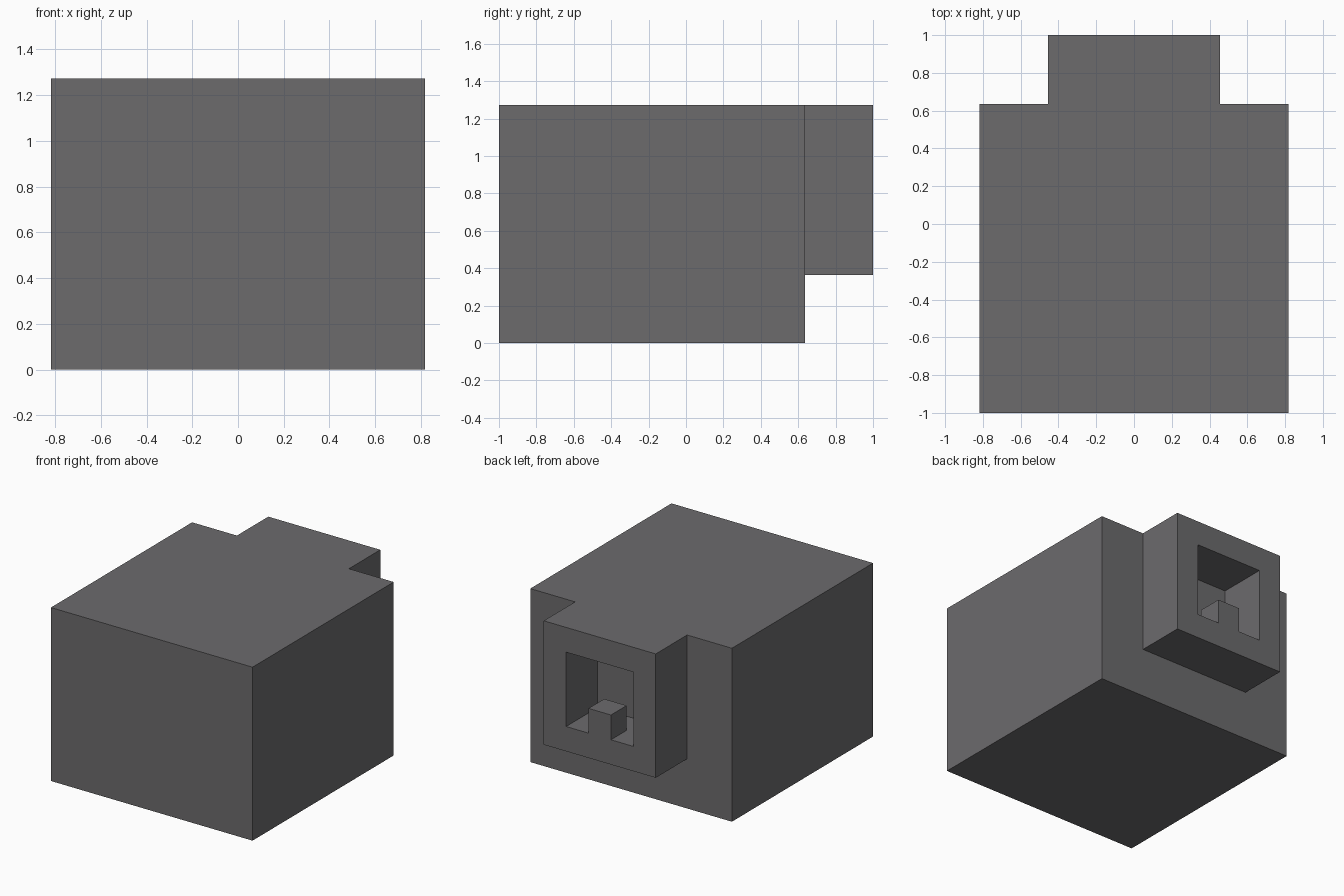
import bpy
import bmesh
from mathutils import Vector

default = bpy.data.objects.get("Cube")
if default:
    bpy.data.objects.remove(default, do_unlink=True)

U = 1 / 11  # the model sits on a regular module: 22 modules long

# Single flat colour
grey = bpy.data.materials.new("dark grey")
grey.use_nodes = True
color = (0.15, 0.146, 0.152, 1)
grey.diffuse_color = color
grey.node_tree.nodes["Principled BSDF"].inputs["Base Color"].default_value = color


def finish(name, bm):
    """Scale from modules to units and turn the mesh into an object."""
    bmesh.ops.recalc_face_normals(bm, faces=bm.faces[:])
    bmesh.ops.scale(bm, vec=(U, U, U), verts=bm.verts[:])
    mesh = bpy.data.meshes.new(name)
    bm.to_mesh(mesh)
    bm.free()
    mesh.materials.append(grey)
    obj = bpy.data.objects.new(name, mesh)
    bpy.context.collection.objects.link(obj)
    return obj


def box(name, low, high):
    low, high = Vector(low), Vector(high)
    bm = bmesh.new()
    bmesh.ops.create_cube(bm, size=1)
    bmesh.ops.scale(bm, vec=high - low, verts=bm.verts[:])
    bmesh.ops.translate(bm, vec=(low + high) / 2, verts=bm.verts[:])
    return finish(name, bm)


def square_frame(name, half, hole, z_mid, y_in, y_out):
    """Square tube facing +y, open through to the wall it stands on."""
    bm = bmesh.new()

    def ring(r, y):
        corners = ((-r, -r), (r, -r), (r, r), (-r, r))
        return [bm.verts.new((x, y, z_mid + z)) for x, z in corners]

    loops = [ring(half, y_in), ring(half, y_out), ring(hole, y_out), ring(hole, y_in)]
    for a, b in zip(loops, loops[1:]):
        for i in range(4):
            j = (i + 1) % 4
            bm.faces.new((a[i], a[j], b[j], b[i]))
    return finish(name, bm)


# Main block
box("body", (-9, -11, 0), (9, 7, 14))

# Raised socket on the back, flush with the top
square_frame("rear_socket", half=5, hole=3, z_mid=9, y_in=7, y_out=11)

# Small key standing on the socket floor, flush with its opening
box("socket_key", (-1, 9, 6), (1, 11, 8))
